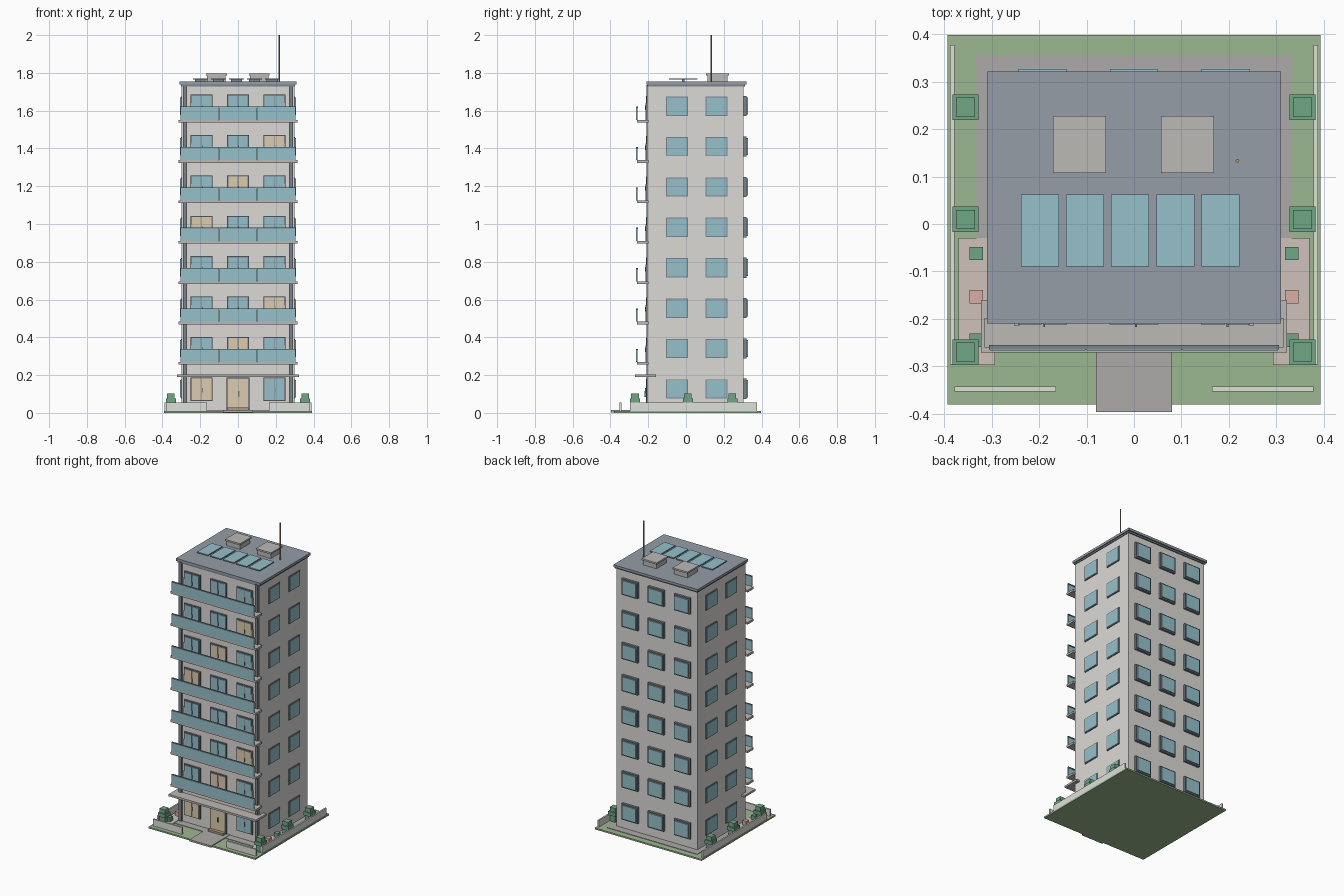
import bpy

if "Cube" in bpy.data.objects:
    bpy.data.objects.remove(bpy.data.objects["Cube"])

MATS = {}
COLORS = {
    "wall": (0.72, 0.70, 0.67), "slate": (0.30, 0.34, 0.39), "glass": (0.30, 0.53, 0.60),
    "lit": (0.72, 0.60, 0.43), "frame": (0.20, 0.23, 0.26), "lawn": (0.33, 0.48, 0.28),
    "paving": (0.42, 0.41, 0.40), "terrace": (0.62, 0.54, 0.49), "bush": (0.16, 0.38, 0.24),
    "concrete": (0.50, 0.49, 0.47), "white": (0.74, 0.75, 0.70), "clay": (0.70, 0.42, 0.38),
    "wood": (0.45, 0.33, 0.22),
}


def mat(key):
    if key not in MATS:
        m = bpy.data.materials.new(key)
        m.diffuse_color = (*COLORS[key], 1)
        m.use_nodes = True
        m.node_tree.nodes["Principled BSDF"].inputs["Base Color"].default_value = m.diffuse_color
        MATS[key] = m
    return MATS[key]


def box(name, x, y, z, key):
    """Box from (min, max) ranges on each axis."""
    bpy.ops.mesh.primitive_cube_add(size=1, location=[sum(r) / 2 for r in (x, y, z)])
    o = bpy.context.object
    o.name = name
    for v in o.data.vertices:
        for i, r in enumerate((x, y, z)):
            v.co[i] *= r[1] - r[0]
    o.data.materials.append(mat(key))
    return o


def around(c, half):
    return (c - half, c + half)


def sx(s, a, b):
    """Range mirrored to side s."""
    return (min(s * a, s * b), max(s * a, s * b))


STEP = 0.2138
FLOORS = 8
COLS = (-0.193, 0, 0.193)

# Main tower and roof slab
box("tower_body", (-0.298, 0.298), (-0.2, 0.305), (0.01, 1.735), "wall")
box("roof_fascia", (-0.303, 0.303), (-0.205, 0.312), (1.728, 1.74), "frame")
box("roof_slab", (-0.31, 0.31), (-0.21, 0.321), (1.738, 1.754), "slate")

for f in range(FLOORS):
    z0 = f * STEP
    # Front glazed doors with frame, mullion and handle
    for c, x in enumerate(COLS):
        if f == 0 and c == 1:
            continue
        zr = (z0 + 0.062, z0 + 0.188)
        box("front_window_frame", around(x, 0.059), (-0.208, -0.198), zr, "frame")
        key = "lit" if f % 4 == c else "glass"
        for s in (-1, 1):
            box("front_window_pane", around(x + s * 0.0265, 0.025), (-0.212, -0.2),
                (zr[0] + 0.006, zr[1] - 0.006), key)
        box("front_window_handle", around(x + 0.004, 0.002), (-0.217, -0.207),
            around(z0 + 0.12, 0.012), "frame")
    # Rear windows in deep frames
    for x in COLS:
        box("rear_window_frame", around(x, 0.059), (0.3, 0.32),
            (z0 + 0.074, z0 + 0.181), "frame")
        box("rear_window_pane", around(x, 0.051), (0.31, 0.327),
            (z0 + 0.082, z0 + 0.173), "glass")
    # Side windows
    for s in (-1, 1):
        for y in (-0.048, 0.162):
            box("side_window_frame", sx(s, 0.29, 0.303), around(y, 0.058),
                (z0 + 0.076, z0 + 0.178), "frame")
            box("side_window_pane", sx(s, 0.295, 0.306), around(y, 0.053),
                (z0 + 0.081, z0 + 0.173), "glass")
    # Balconies on the upper floors
    if f:
        b = 0.262 + (f - 1) * STEP
        box("balcony_slab", (-0.315, 0.315), (-0.26, -0.198), (b - 0.007, b + 0.007), "concrete")
        for i in range(3):
            box("balcony_glass", around((i - 1) * 0.203, 0.1005), (-0.266, -0.258),
                (b + 0.007, b + 0.074), "glass")
        box("balcony_rail", (-0.305, 0.305), (-0.264, -0.255), (b + 0.07, b + 0.077), "frame")
        for s in (-1, 1):
            box("balcony_wall_post", around(s * 0.247, 0.006), (-0.214, -0.2),
                (b, b + 0.095), "concrete")

# Dark corner strips on the front
for s in (-1, 1):
    box("corner_strip", sx(s, 0.27, 0.291), (-0.209, -0.195), (0.01, 1.735), "frame")

# Entrance door, step and canopy
box("entrance_frame", around(0, 0.06), (-0.208, -0.198), (0.012, 0.188), "frame")
box("entrance_door", around(0, 0.053), (-0.213, -0.2), (0.012, 0.18), "lit")
box("entrance_step", around(0, 0.055), (-0.235, -0.2), (0.01, 0.028), "wood")
box("door_handle", around(0.004, 0.003), (-0.22, -0.21), around(0.1, 0.015), "frame")
box("entrance_canopy", (-0.322, 0.322), (-0.271, -0.16), (0.191, 0.204), "concrete")

# Solar panels
for i in range(5):
    x = -0.198 + i * 0.095
    box("solar_panel", around(x, 0.04), (-0.09, 0.062), (1.764, 1.771), "glass")
    box("solar_mount", around(x, 0.03), (-0.02, -0.008), (1.752, 1.765), "frame")

# Roof vent housings with caps
for x in (-0.115, 0.1125):
    box("vent_body", around(x, 0.049), (0.114, 0.22), (1.752, 1.79), "concrete")
    box("vent_cap", around(x, 0.0555), (0.107, 0.227), (1.786, 1.797), "concrete")

# Antenna
bpy.ops.mesh.primitive_cylinder_add(vertices=8, radius=0.004, depth=0.25,
                                    location=(0.218, 0.133, 1.875))
bpy.context.object.name = "antenna"
bpy.context.object.data.materials.append(mat("wood"))

# Ground, paving and path
box("lawn", (-0.393, 0.393), (-0.38, 0.398), (0, 0.01), "lawn")
box("paving", (-0.332, 0.332), (-0.25, 0.356), (0.004, 0.013), "paving")
box("entrance_path", (-0.08, 0.08), (-0.396, -0.2), (0.003, 0.015), "paving")

for s in (-1, 1):
    # Terraces, low walls and terrace furniture
    box("terrace", sx(s, 0.293, 0.37), (-0.297, -0.03), (0.005, 0.016), "terrace")
    box("side_garden_wall", sx(s, 0.378, 0.388), (-0.296, 0.377), (0.008, 0.055), "white")
    box("front_garden_wall", sx(s, 0.164, 0.378), (-0.353, -0.342), (0.008, 0.055), "white")
    for y, key in ((-0.062, "bush"), (-0.153, "clay"), (-0.245, "bush")):
        box("terrace_pot", around(s * 0.332, 0.014), around(y, 0.014), (0.014, 0.045), key)
    # Stepped clipped bushes
    for y in (0.246, 0.01, -0.27):
        box("bush_trunk", around(s * 0.355, 0.02), around(y, 0.02), (0.008, 0.06), "bush")
        box("bush_lower", around(s * 0.355, 0.027), around(y, 0.027), (0.052, 0.076), "bush")
        box("bush_upper", around(s * 0.355, 0.02), around(y, 0.02), (0.074, 0.103), "bush")
